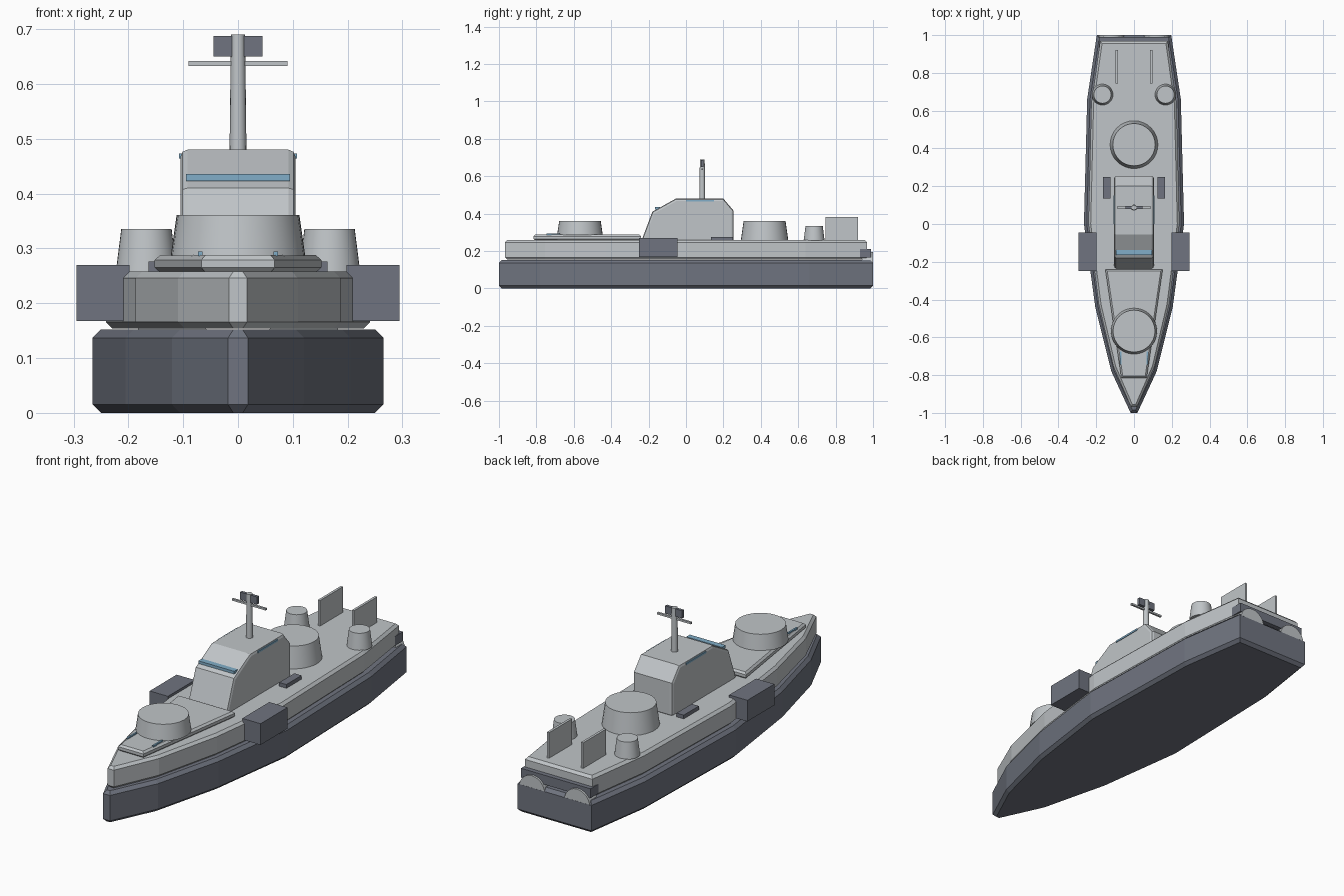
import bpy, bmesh, math
from mathutils import Matrix, Vector

cube = bpy.data.objects.get("Cube")
if cube:
    bpy.data.objects.remove(cube, do_unlink=True)


def material(name, rgb):
    m = bpy.data.materials.new(name)
    m.use_nodes = True
    m.diffuse_color = (*rgb, 1)
    m.node_tree.nodes["Principled BSDF"].inputs["Base Color"].default_value = (*rgb, 1)
    return m


LIGHT = material("light grey paint", (0.53, 0.56, 0.58))
DARK = material("dark grey paint", (0.16, 0.175, 0.215))
GLASS = material("blue glass", (0.22, 0.42, 0.58))


def finish(name, bm, mat, smooth=False):
    bmesh.ops.recalc_face_normals(bm, faces=bm.faces)
    mesh = bpy.data.meshes.new(name)
    bm.to_mesh(mesh)
    bm.free()
    mesh.materials.append(mat)
    ob = bpy.data.objects.new(name, mesh)
    bpy.context.collection.objects.link(ob)
    if smooth:
        bpy.ops.object.select_all(action='DESELECT')
        ob.select_set(True)
        bpy.context.view_layer.objects.active = ob
        bpy.ops.object.shade_smooth_by_angle(angle=math.radians(30))
    return ob


def extrude(points, direction):
    """Closed prism from a polygon."""
    bm = bmesh.new()
    face = bm.faces.new([bm.verts.new(p) for p in points])
    new = bmesh.ops.extrude_face_region(bm, geom=[face])["geom"]
    bmesh.ops.translate(bm, vec=direction,
                        verts=[v for v in new if isinstance(v, bmesh.types.BMVert)])
    return bm


def plan_slab(name, stations, z0, z1, bevel, mat):
    """Symmetric slab from (y, half width) stations with chamfered rims."""
    outline = [(w, y, z0) for y, w in stations]
    outline += [(-w, y, z0) for y, w in reversed(stations)]
    bm = extrude(outline, Vector((0, 0, z1 - z0)))
    rims = [e for e in bm.edges if abs(e.verts[0].co.z - e.verts[1].co.z) < 1e-5]
    bmesh.ops.bevel(bm, geom=rims, offset=bevel, segments=1, affect='EDGES')
    return finish(name, bm, mat)


def box(name, x, y, z, mat, tilt=0):
    """Box from (min, max) ranges, optionally pitched about x."""
    bm = bmesh.new()
    mid = Vector([sum(r) / 2 for r in (x, y, z)])
    size = [r[1] - r[0] for r in (x, y, z)]
    bmesh.ops.create_cube(bm, size=1, matrix=Matrix.Translation(mid)
                          @ Matrix.Rotation(tilt, 4, 'X') @ Matrix.Diagonal((*size, 1)))
    return finish(name, bm, mat)


def pair(name, x, y, z, mat):
    box("left_" + name, x, y, z, mat)
    box("right_" + name, (-x[1], -x[0]), y, z, mat)


def drum(name, x, y, z0, z1, r0, r1, mat=LIGHT, sides=32):
    bm = bmesh.new()
    bmesh.ops.create_cone(bm, cap_ends=True, segments=sides, radius1=r0, radius2=r1,
                          depth=z1 - z0, matrix=Matrix.Translation((x, y, (z0 + z1) / 2)))
    return finish(name, bm, mat, True)


# Hull and upper hull share one plan
plan = [(-1, 0.018), (-0.78, 0.12), (-0.44, 0.205), (0, 0.265), (0.66, 0.248), (1, 0.197)]
plan_slab("lower_hull", plan, 0, 0.152, 0.015, DARK)
plan_slab("upper_hull", [(y * 0.968, w * 0.91) for y, w in plan], 0.154, 0.258, 0.012, LIGHT)
plan_slab("foredeck", [(-0.815, 0.067), (-0.24, 0.152)], 0.256, 0.288, 0.009, LIGHT)

# Bridge
profile = [(-0.24, 0.25), (-0.18, 0.41), (-0.055, 0.48), (0.20, 0.48), (0.255, 0.415), (0.255, 0.25)]
bm = extrude([(-0.105, y, z) for y, z in profile], Vector((0.21, 0, 0)))
bmesh.ops.bevel(bm, geom=[e for e in bm.edges if e.calc_face_angle(0) > 1.2],
                offset=0.013, segments=2, profile=0.5, affect='EDGES')
finish("bridge", bm, LIGHT)
box("front_window", (-0.095, 0.095), (-0.165, -0.138), (0.423, 0.436), GLASS)
pair("side_window", (0.1, 0.108), (0, 0.15), (0.464, 0.473), GLASS)

# Turrets and vents
drum("front_turret", 0, -0.567, 0.286, 0.361, 0.122, 0.111)
drum("rear_turret", 0, 0.42, 0.256, 0.361, 0.127, 0.112)
for side, label in ((1, "left"), (-1, "right")):
    drum(label + "_vent", side * 0.167, 0.685, 0.256, 0.335, 0.056, 0.046)

# Mast with crossbar and radar
drum("mast", 0, 0.087, 0.47, 0.69, 0.0155, 0.013, sides=16)
box("crossbar", (-0.09, 0.09), (0.082, 0.092), (0.633, 0.642), LIGHT)
box("radar", (-0.045, 0.045), (0.08, 0.094), (0.65, 0.687), DARK)

# Deck fittings
pair("side_pod", (0.198, 0.295), (-0.25, -0.045), (0.168, 0.27), DARK)
pair("deck_locker", (0.125, 0.163), (0.135, 0.25), (0.256, 0.276), DARK)
pair("stern_fin", (0.085, 0.097), (0.745, 0.92), (0.256, 0.381), LIGHT)
pair("deck_strip", (0.065, 0.073), (-0.745, -0.675), (0.286, 0.294), GLASS)

# Stern beam and outlets
box("stern_beam", (-0.185, 0.185), (0.93, 0.99), (0.165, 0.21), DARK)
for side, label in ((1, "left"), (-1, "right")):
    bm = bmesh.new()
    bmesh.ops.create_cone(bm, cap_ends=True, segments=24, radius1=0.068, radius2=0.068, depth=0.06,
                          matrix=Matrix.Translation((side * 0.12, 0.9698, 0.127))
                          @ Matrix.Rotation(math.pi / 2, 4, 'X'))
    finish(label + "_outlet", bm, LIGHT, True)
